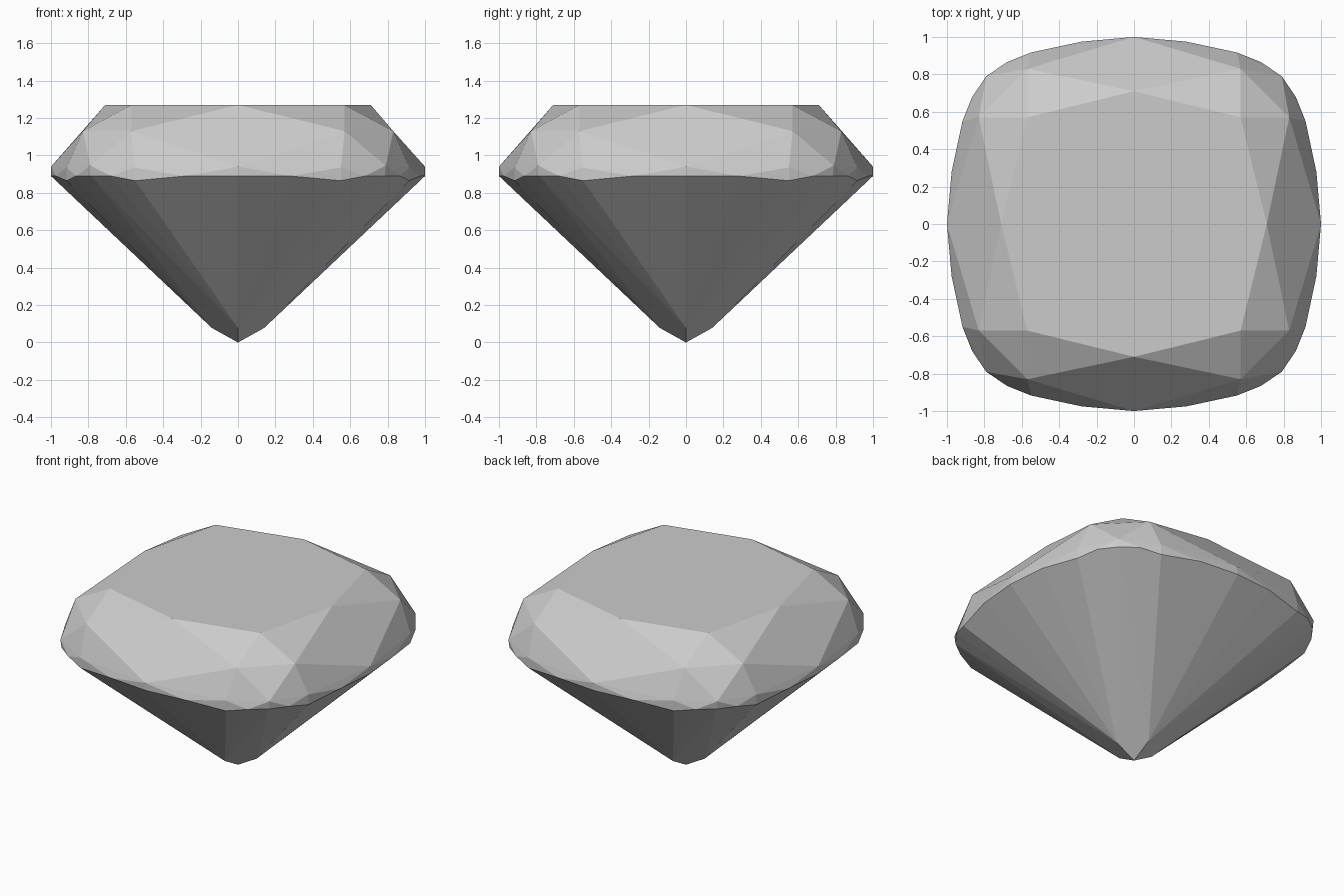
import bpy, bmesh, math

if "Cube" in bpy.data.objects:
    bpy.data.objects.remove(bpy.data.objects["Cube"])

# Key corners of one eighth of the cushion-cut stone (mirrored eight ways)
table = [(0, 0.71, 1.27), (0.57, 0.57, 1.27)]
crown = [(0.57, 0.83, 1.13)]
girdle_top = [(0, 1.0, 0.94), (0.55, 0.917, 0.935), (0.79, 0.79, 0.945)]
girdle_bottom = [(0, 1.0, 0.89), (0.28, 0.975, 0.89), (0.55, 0.917, 0.865),
                 (0.68, 0.865, 0.89), (0.785, 0.785, 0.89)]
pavilion = [(0, 0.14, 0.078), (0, 0, 0)]

# Eight-fold symmetry
points = set()
for x, y, z in table + crown + girdle_top + girdle_bottom + pavilion:
    for a, b in ((x, y), (y, x)):
        for sx in (1, -1):
            for sy in (1, -1):
                points.add((a * sx + 0.0, b * sy + 0.0, z))

# Facets are the convex skin over the corners
bm = bmesh.new()
for p in sorted(points):
    bm.verts.new(p)
hull = bmesh.ops.convex_hull(bm, input=bm.verts[:])
loose = {g for g in hull["geom_interior"] + hull["geom_unused"]
         if isinstance(g, bmesh.types.BMVert)}
bmesh.ops.delete(bm, geom=list(loose), context='VERTS')
bmesh.ops.dissolve_limit(bm, angle_limit=math.radians(1.0),
                         verts=bm.verts[:], edges=bm.edges[:])
bmesh.ops.recalc_face_normals(bm, faces=bm.faces[:])

mesh = bpy.data.meshes.new("cut_gem")
bm.to_mesh(mesh)
bm.free()
gem = bpy.data.objects.new("cut_gem", mesh)
bpy.context.collection.objects.link(gem)
